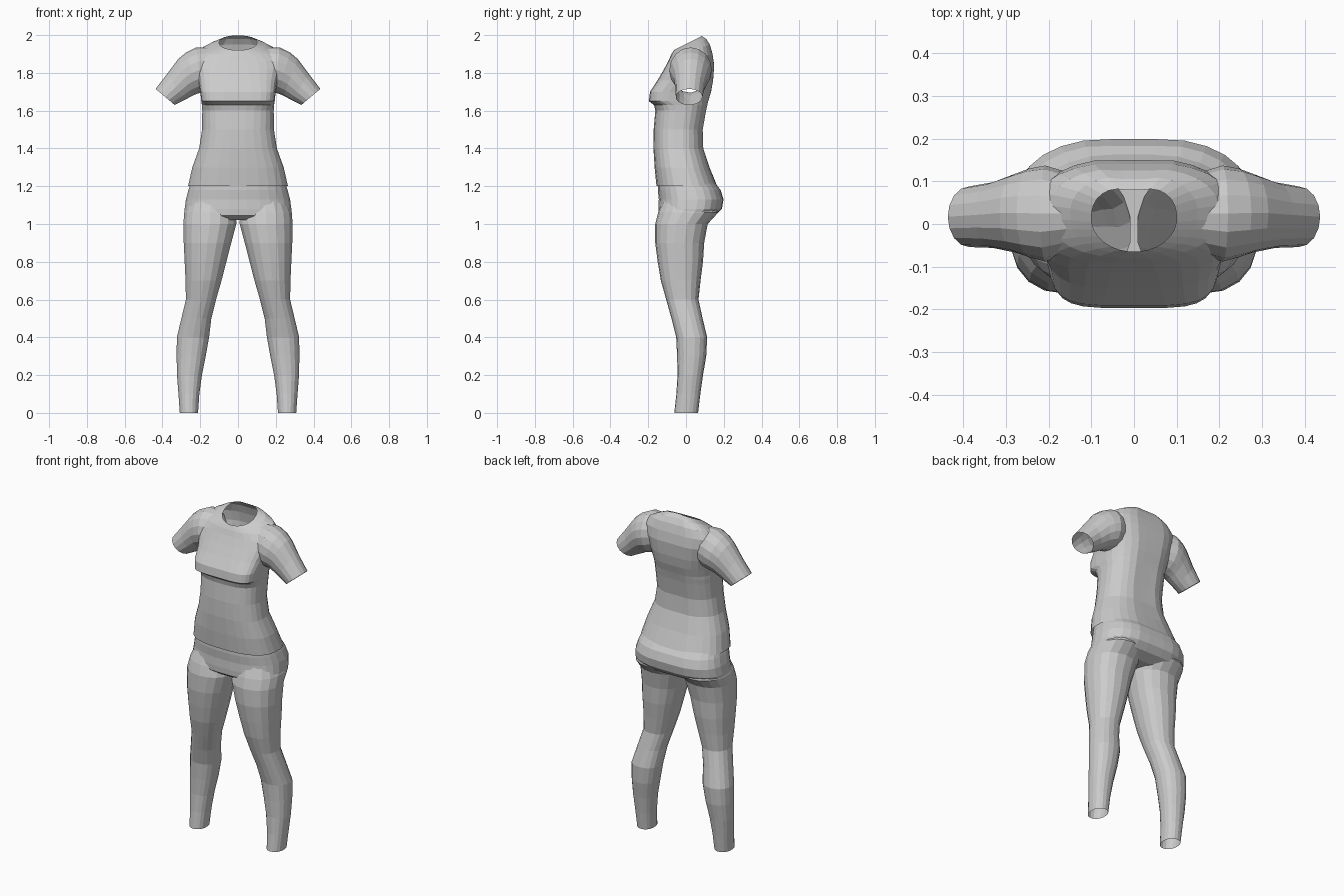
import bpy, bmesh
from math import cos, sin, pi, copysign, exp
from mathutils import Vector

if "Cube" in bpy.data.objects:
    bpy.data.objects.remove(bpy.data.objects["Cube"])


def spow(v, n):
    return copysign(abs(v) ** (2 / n), v)


def flat_ring(zf, zb, cx, hx, yf, yb, nf=2.4, nb=2.4, sides=28, dent=0.0):
    """Level or tilted cross-section, with its own squareness at front and back."""
    pts = []
    for i in range(sides):
        a = 2 * pi * (i + 0.5) / sides
        n = nf if sin(a) < 0 else nb
        x = hx * spow(cos(a), n)
        t = (1 + spow(sin(a), n)) / 2
        y = yf + (yb - yf) * t
        if sin(a) > 0:
            y -= dent * exp(-(x / 0.04) ** 2)
        pts.append(Vector((cx + x, y, zf + (zb - zf) * t)))
    return pts


def sleeve_ring(tx, tz, bx, bz, yf, yb, sides=16):
    """Oval between a top point and an underarm point."""
    pts = []
    for i in range(sides):
        a = 2 * pi * i / sides
        t = (1 + cos(a)) / 2
        pts.append(Vector((bx + (tx - bx) * t, (yf + yb) / 2 + (yb - yf) / 2 * sin(a),
                           bz + (tz - bz) * t)))
    return pts


def loft(name, rings, mirror=False):
    bm = bmesh.new()
    loops = []
    for r in rings:
        loops.append([bm.verts.new((-p.x if mirror else p.x, p.y, p.z)) for p in r])
    n = len(loops[0])
    for a, b in zip(loops, loops[1:]):
        for i in range(n):
            j = (i + 1) % n
            bm.faces.new((a[i], a[j], b[j], b[i]))
    bm.faces.new(loops[0])
    bm.faces.new(loops[-1])
    bmesh.ops.recalc_face_normals(bm, faces=bm.faces)
    me = bpy.data.meshes.new(name)
    bm.to_mesh(me)
    bm.free()
    ob = bpy.data.objects.new(name, me)
    bpy.context.scene.collection.objects.link(ob)
    return ob


def weld(base, parts):
    """Union the parts into the base."""
    for p in parts:
        m = base.modifiers.new("union", 'BOOLEAN')
        m.operation, m.solver, m.object = 'UNION', 'EXACT', p
        bpy.context.view_layer.objects.active = base
        bpy.ops.object.modifier_apply(modifier=m.name)
        bpy.data.objects.remove(p)


def open_ends(ob, test):
    """Delete the caps so the garment is an open shell."""
    bm = bmesh.new()
    bm.from_mesh(ob.data)
    caps = [f for f in bm.faces if test(f)]
    bmesh.ops.delete(bm, geom=caps, context='FACES')
    bm.to_mesh(ob.data)
    bm.free()


# Shirt body: front z, back z, half width, front y, back y, front squareness
body = [
    (1.20, 1.20, .266, -.157, .170, 2.6), (1.30, 1.30, .243, -.167, .130, 2.6),
    (1.40, 1.40, .207, -.173, .098, 2.6), (1.50, 1.50, .191, -.172, .095, 2.6),
    (1.60, 1.60, .190, -.163, .113, 2.8), (1.63, 1.63, .192, -.170, .120, 3.2),
    (1.65, 1.65, .195, -.197, .125, 4.5), (1.70, 1.70, .200, -.191, .140, 4.5),
    (1.76, 1.76, .212, -.152, .150, 3.6), (1.82, 1.84, .235, -.117, .155, 3.0),
    (1.865, 1.90, .235, -.093, .146, 2.7), (1.895, 1.95, .200, -.080, .132, 2.4),
    (1.91, 1.98, .150, -.071, .114, 2.2), (1.92, 1.998, .100, -.065, .090, 2.0),
]
shirt = loft("shirt", [flat_ring(a, b, 0, w, f, k, n, 2.4, 28, .012)
                       for a, b, w, f, k, n in body])

# Short sleeves: top x, top z, underarm x, underarm z, front y, back y
arm = [
    (.12, 1.935, .12, 1.72, -.06, .11), (.22, 1.935, .195, 1.695, -.088, .137),
    (.275, 1.908, .215, 1.69, -.078, .13), (.315, 1.875, .24, 1.68, -.067, .118),
    (.375, 1.795, .285, 1.655, -.056, .098), (.436, 1.715, .335, 1.63, -.054, .088),
]
weld(shirt, [loft("sleeve", [sleeve_ring(*r) for r in arm], m) for m in (False, True)])
open_ends(shirt, lambda f: len(f.verts) >= 15 or f.calc_center_median().z < 1.203)

# Hips: z, half width, front y, back y
hips = [
    (1.23, .248, -.148, .150), (1.18, .264, -.150, .188), (1.13, .277, -.145, .203),
    (1.08, .284, -.147, .194), (1.045, .284, -.145, .160), (1.02, .245, -.11, .100),
]
trousers = loft("trousers", [flat_ring(z, z, 0, w, f, b, 2.5, 2.6, 28, .018)
                             for z, w, f, b in hips])

# Legs: z, inner x, outer x, front y, back y
leg = [
    (1.14, .02, .255, -.115, .160), (1.06, .008, .287, -.148, .170),
    (1.00, .007, .291, -.163, .115), (.90, .034, .289, -.163, .096),
    (.80, .060, .284, -.150, .090), (.70, .086, .279, -.133, .077),
    (.60, .115, .277, -.105, .066), (.50, .140, .301, -.077, .088),
    (.40, .152, .325, -.052, .112), (.30, .170, .326, -.047, .107),
    (.20, .190, .324, -.045, .090), (.10, .204, .316, -.051, .076),
    (0.0, .211, .309, -.062, .064),
]
legs = [loft("leg", [flat_ring(z, z, (i + o) / 2, (o - i) / 2, f, b, 2.2, 2.2, 18)
                     for z, i, o, f, b in leg], m) for m in (False, True)]
weld(trousers, legs)
open_ends(trousers, lambda f: f.calc_center_median().z < .004
          or f.calc_center_median().z > 1.226)
